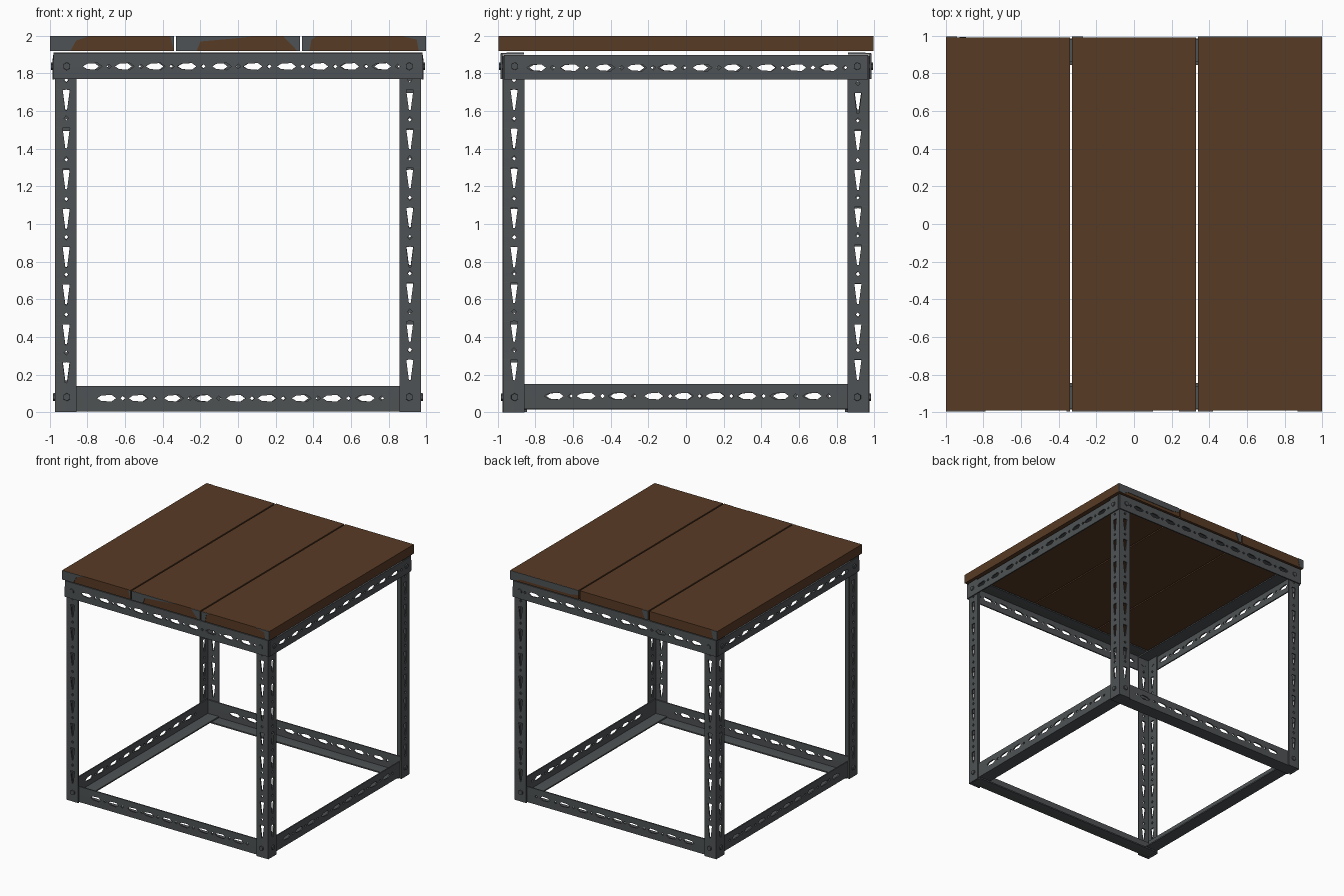
import bpy, bmesh, random
from mathutils import Vector

if "Cube" in bpy.data.objects:
    bpy.data.objects.remove(bpy.data.objects["Cube"])

random.seed(4)


def material(name, col):
    m = bpy.data.materials.new(name)
    m.diffuse_color = (*col, 1)
    m.use_nodes = True
    m.node_tree.nodes["Principled BSDF"].inputs["Base Color"].default_value = m.diffuse_color
    return m


WOOD = material("brown wood", (0.098, 0.043, 0.018))
STEEL = material("grey steel", (0.078, 0.086, 0.090))
X, Y, Z = Vector((1, 0, 0)), Vector((0, 1, 0)), Vector((0, 0, 1))


def finish(name, bm, mat):
    bmesh.ops.remove_doubles(bm, verts=bm.verts, dist=1e-4)
    bmesh.ops.recalc_face_normals(bm, faces=bm.faces)
    me = bpy.data.meshes.new(name)
    bm.to_mesh(me)
    bm.free()
    me.materials.append(mat)
    ob = bpy.data.objects.new(name, me)
    bpy.context.collection.objects.link(ob)
    return ob


def slot_row(length, pitch, wedge):
    """Half-heights of the punched holes along a bar: long slot, then small hole."""
    pts = [(0, 0)]
    n = int((length - 0.2) / pitch)
    start = (length - n * pitch) / 2
    for i in range(n):
        c = start + (i + 0.45) * pitch + random.uniform(-0.012, 0.012)
        if wedge:
            pts += [(c - 0.058, 0), (c - 0.056, 0.005), (c + 0.05, 0.019), (c + 0.052, 0)]
        else:
            pts += [(c - 0.052, 0), (c - 0.03, 0.014), (c + 0.026, 0.018), (c + 0.05, 0)]
        d = c + pitch * 0.5
        pts += [(d - 0.013, 0), (d, 0.012), (d + 0.013, 0)]
    pts.append((length, 0))
    return pts


def angle_bar(name, o, u, a, b, length, wa, wb, pitch, wedge, holes_b):
    """L-shaped steel bar: flange a is punched, flange b optionally."""
    bm = bmesh.new()
    pts = slot_row(length, pitch, wedge)
    for d, w, punched in ((a, wa, True), (b, wb, holes_b)):
        for (p, h), (q, k) in zip(pts, pts[1:]):
            if not punched:
                h = k = 0
            for edge, s in ((0, -1), (w, 1)):
                co = [o + u * p + d * edge, o + u * q + d * edge,
                      o + u * q + d * (w / 2 + s * k), o + u * p + d * (w / 2 + s * h)]
                bm.faces.new([bm.verts.new(c) for c in co])
    ob = finish(name, bm, STEEL)
    mod = ob.modifiers.new("thickness", 'SOLIDIFY')
    mod.thickness = 0.011
    mod.offset = 0


# Legs
for sx in (-1, 1):
    for sy in (-1, 1):
        angle_bar(f"leg_{sx}_{sy}", Vector((sx * .968, sy * .968, 0)), Z,
                  X * -sx, Y * -sy, 1.895, .11, .11, .205, True, True)

# Rails: upper ones wrap outside the legs, lower ones sit inside them
for s in (-1, 1):
    angle_bar(f"top_cross_rail_{s}", Vector((-.98, s * .98, 1.905)), X,
              -Z, Y * -s, 1.96, .135, .12, .172, False, False)
    angle_bar(f"top_side_rail_{s}", Vector((s * .98, -.968, 1.893)), Y,
              -Z, X * -s, 1.936, .125, .12, .172, False, False)
    angle_bar(f"bottom_cross_rail_{s}", Vector((-.955, s * .955, .008)), X,
              Z, Y * -s, 1.91, .132, .11, .172, False, False)
    angle_bar(f"bottom_side_rail_{s}", Vector((s * .955, -.943, .021)), Y,
              Z, X * -s, 1.886, .13, .11, .172, False, False)

# Corner bolts on both outer faces
bm = bmesh.new()
for sx in (-1, 1):
    for sy in (-1, 1):
        for z, r in ((.08, .972), (1.838, .982)):
            for d, o in ((X * sx, Vector((sx * r, sy * .91, z))),
                         (Y * sy, Vector((sx * .91, sy * r, z)))):
                mat = d.to_track_quat('Z', 'Y').to_matrix().to_4x4()
                mat.translation = o - d * .005
                bmesh.ops.create_cone(bm, cap_ends=True, segments=6, radius1=.024,
                                      radius2=.02, depth=.034, matrix=mat)
finish("corner_bolts", bm, STEEL)

# Planks
for i, (x0, x1) in enumerate(((-.998, -.341), (-.329, .329), (.341, .998))):
    bm = bmesh.new()
    bmesh.ops.create_cube(bm, size=1)
    for v in bm.verts:
        v.co = Vector(((x0 + x1) / 2 + v.co.x * (x1 - x0), v.co.y * 1.984, 1.959 + v.co.z * .08))
    finish(f"plank_{i + 1}", bm, WOOD)

# Grey worn patches on the plank ends
LO, HI = 1.92, 1.9985
front = [[(-.998, LO), (-.89, LO), (-.86, 1.975), (-.79, HI), (-.998, HI)],
         [(-.36, HI), (-.341, HI), (-.341, LO)],
         [(-.329, LO), (-.22, LO), (-.2, 1.97), (-.03, 1.985), (.1, HI), (-.329, HI)],
         [(.315, LO), (.329, LO), (.329, HI), (.24, HI)],
         [(.341, LO), (.38, LO), (.39, 1.98), (.42, HI), (.341, HI)],
         [(.96, LO), (.998, LO), (.998, HI), (.87, HI), (.95, 1.98)]]
back = [[(.341, 1.96), (.42, 1.945), (.9, 1.945), (.95, LO), (.998, LO), (.998, HI), (.341, HI)],
        [(-.329, LO), (-.3, LO), (-.27, HI), (-.329, HI)],
        [(-.998, LO), (-.96, LO), (-.94, HI), (-.998, HI)]]
for name, polys, s in (("front_end_patches", front, -1), ("back_end_patches", back, 1)):
    bm = bmesh.new()
    for poly in polys:
        f = bm.faces.new([bm.verts.new((x, s * .991, z)) for x, z in poly])
        ext = bmesh.ops.extrude_face_region(bm, geom=[f])["geom"]
        for v in ext:
            if isinstance(v, bmesh.types.BMVert):
                v.co.y = s * .996
    finish(name, bm, STEEL)
